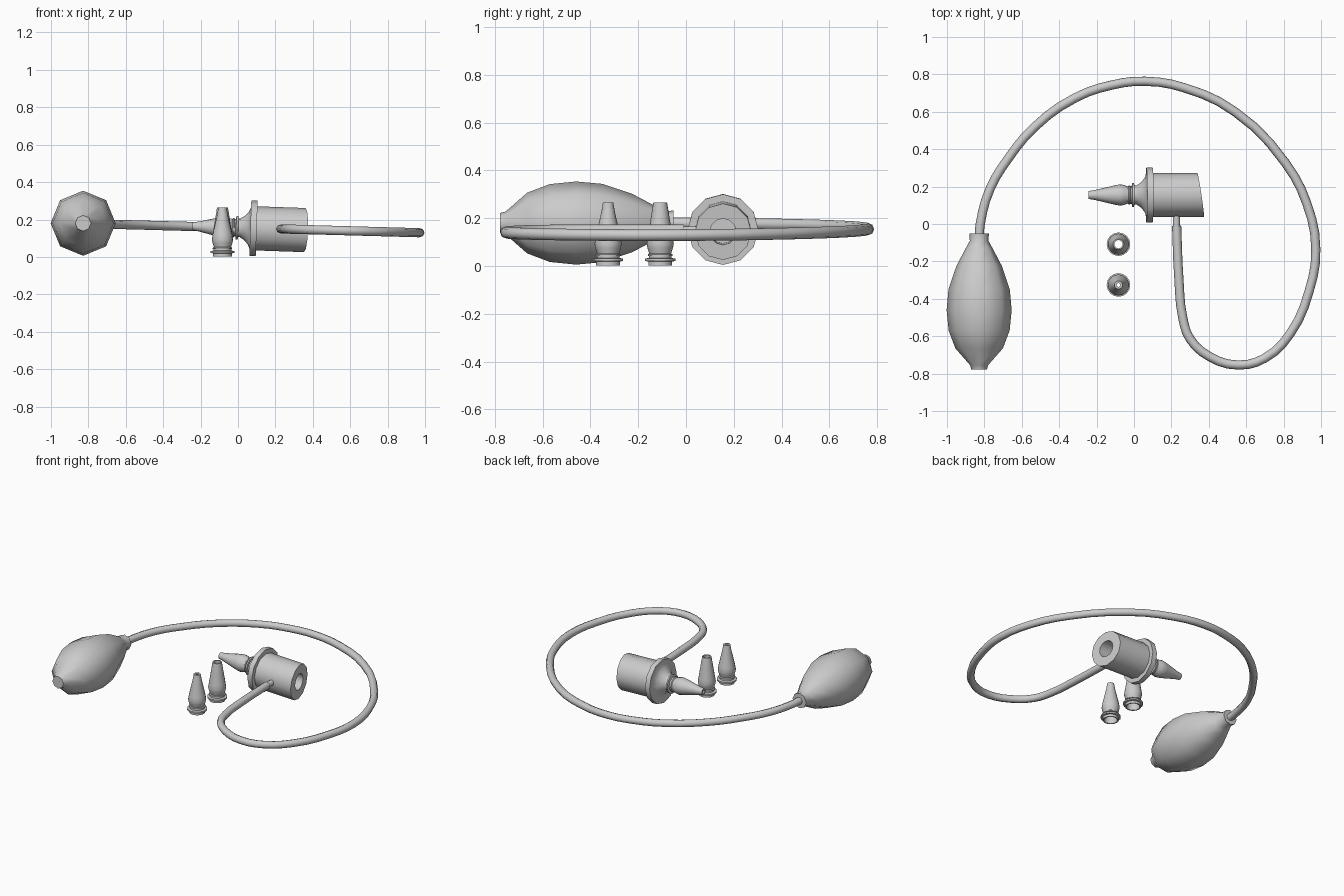
import bpy, bmesh
from math import radians, sin, cos, pi

if "Cube" in bpy.data.objects:
    bpy.data.objects.remove(bpy.data.objects["Cube"])


def lathe(name, profile, sides, loc=(0, 0, 0), rot=(0, 0, 0), ring=False, shear=None, angle=42):
    """Spin an (r, h) profile about local z; ring closes the profile on itself."""
    bm = bmesh.new()
    rows = []
    for r, h in profile:
        row = []
        for i in range(sides):
            a = 2 * pi * i / sides
            x, y = r * cos(a), r * sin(a)
            dz = shear[1] * y if shear and h < shear[0] else 0
            row.append(bm.verts.new((x, y, h + dz)))
        rows.append(row)
    pairs = list(zip(rows, rows[1:]))
    if ring:
        pairs.append((rows[-1], rows[0]))
    for a, b in pairs:
        for i in range(sides):
            j = (i + 1) % sides
            bm.faces.new((a[i], a[j], b[j], b[i]))
    bmesh.ops.remove_doubles(bm, verts=bm.verts, dist=1e-5)
    bmesh.ops.recalc_face_normals(bm, faces=bm.faces)
    me = bpy.data.meshes.new(name)
    bm.to_mesh(me)
    bm.free()
    ob = bpy.data.objects.new(name, me)
    bpy.context.collection.objects.link(ob)
    ob.location, ob.rotation_euler = loc, rot
    bpy.ops.object.select_all(action='DESELECT')
    ob.select_set(True)
    bpy.context.view_layer.objects.active = ob
    bpy.ops.object.shade_smooth_by_angle(angle=radians(angle))
    return ob


def ear_tip(name, tip_r, hole_r, loc, rot=(0, 0, 0)):
    """Hollow cone with a collar at its base."""
    outer = [(.050, 0), (.050, .016), (.063, .018), (.063, .028), (.047, .031),
             (.047, .038), (.052, .040), (.052, .046), (.046, .050), (.053, .072),
             (.057, .090), (.052, .120), (tip_r + .006, .225), (tip_r, .262)]
    inner = [(hole_r, .262), (hole_r, .235), (.042, .10), (.040, .035), (.042, 0)]
    return lathe(name, outer + inner, 16, loc, rot, ring=True)


# Squeeze bulb lying along y
lathe("squeeze_bulb",
      [(0, -.778), (.042, -.778), (.048, -.755), (.127, -.665), (.163, -.57), (.174, -.46),
       (.164, -.35), (.122, -.225), (.072, -.13), (.050, -.09), (.052, -.052), (0, -.052)],
      8, (-.828, 0, .18), (radians(-90), 0, 0), angle=55)

# Instrument head: flared neck, flange, barrel with slanted bored end
tilt = (0, radians(-88), 0)
lathe("instrument_head",
      [(0, -.2), (.055, -.2), (.055, -.357), (.118, -.357), (.118, -.1), (.148, -.1),
       (.148, -.066), (.112, -.066), (.088, -.055), (.066, -.036), (.050, -.012),
       (.040, .005), (0, .005)],
      12, (0, .155, .156), tilt, shear=(-.3, .15))

# Fitted tip and two loose tips
ear_tip("fitted_tip", .021, .011, (.018, .155, .155), tilt)
ear_tip("loose_tip_wide", .029, .022, (-.083, -.108, .003))
ear_tip("loose_tip_narrow", .022, .010, (-.083, -.326, .003))

# Side port joining barrel to hose
lathe("hose_port", [(0, -.02), (.019, -.02), (.019, .06), (0, .06)], 10,
      (.227, 0, .148), (radians(-90), 0, 0))

# Hose sweeping round in a gently tilted plane
path = [(-.828, -.08), (-.822, .0), (-.77, .187), (-.674, .348), (-.53, .52), (-.315, .674),
        (-.118, .743), (.06, .763), (.273, .727), (.54, .60), (.807, .33), (.925, .107),
        (.972, -.134), (.936, -.36), (.834, -.588), (.70, -.717), (.556, -.754),
        (.406, -.71), (.30, -.615), (.262, -.508), (.240, -.294), (.228, -.01)]
cu = bpy.data.curves.new("hose", 'CURVE')
cu.dimensions = '3D'
cu.bevel_depth = .0245
cu.bevel_resolution = 2
cu.resolution_u = 3
cu.use_fill_caps = True
sp = cu.splines.new('BEZIER')
sp.bezier_points.add(len(path) - 1)
for p, (x, y) in zip(sp.bezier_points, path):
    p.co = (x, y, .156 - .0275 * x)
    p.handle_left_type = p.handle_right_type = 'AUTO'
sp.use_smooth = True
bpy.context.collection.objects.link(bpy.data.objects.new("hose", cu))
